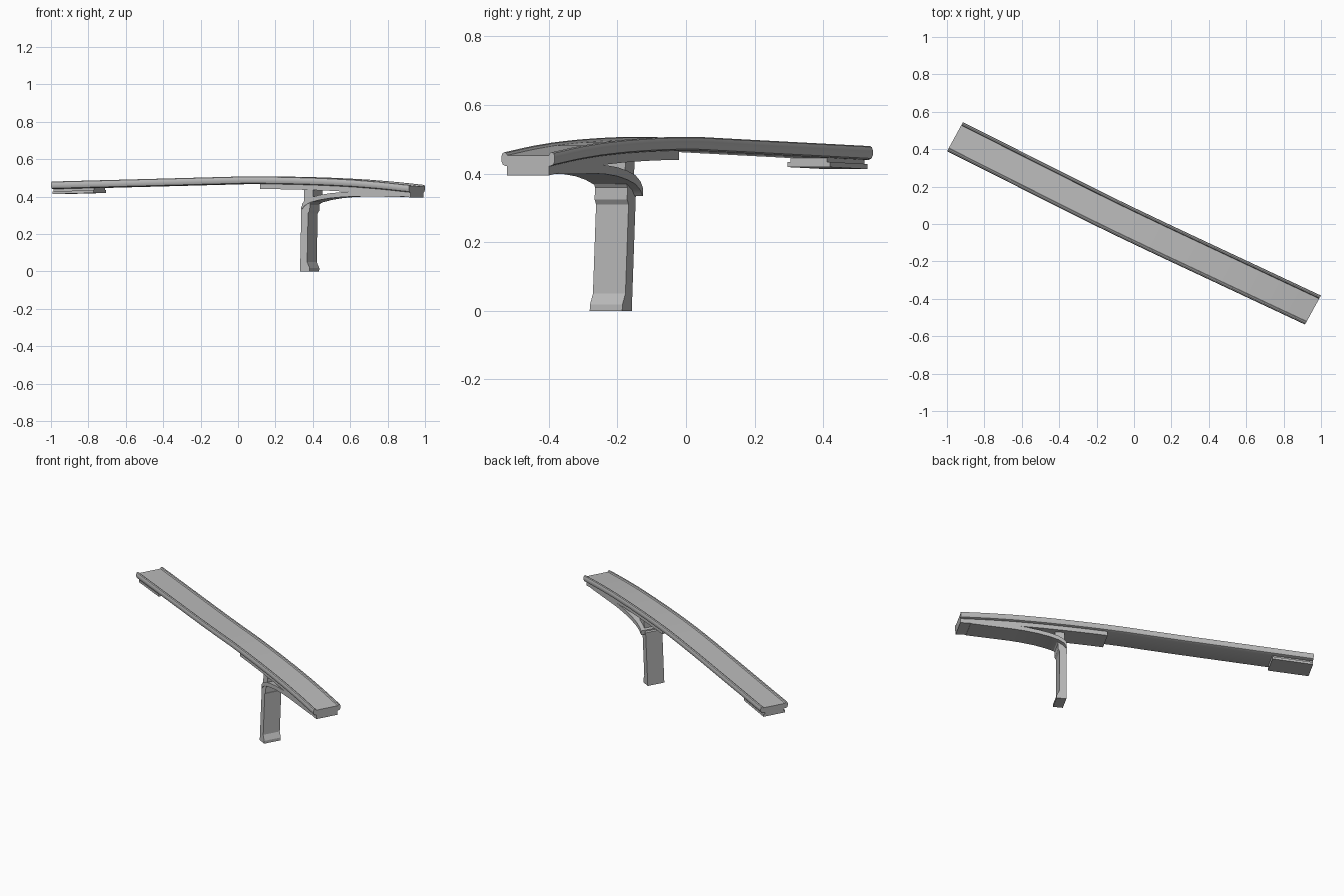
import bpy, bmesh, math
from mathutils import Vector

cube = bpy.data.objects.get("Cube")
if cube:
    bpy.data.objects.remove(cube, do_unlink=True)

# Single concrete colour
concrete = bpy.data.materials.new("concrete_grey")
concrete.use_nodes = True
colour = (0.5, 0.5, 0.5, 1)
concrete.diffuse_color = colour
bsdf = concrete.node_tree.nodes["Principled BSDF"]
bsdf.inputs["Base Color"].default_value = colour
bsdf.inputs["Roughness"].default_value = 0.8

ACROSS = Vector((0.0425, 0.0775, 0)).normalized()
ALONG = Vector((ACROSS.y, -ACROSS.x, 0))

# Centre line of the roadway in plan, and height of its kerb tops
PLAN = [(-0.957, 0.467), (-0.25, 0.111), (-0.06, 0.018), (0.15, -0.082), (0.957, -0.46)]
CREST = [(-0.957, 0.48), (-0.06, 0.504), (0.05, 0.507), (0.2, 0.507), (0.35, 0.504),
         (0.5, 0.499), (0.65, 0.491), (0.8, 0.479), (0.957, 0.462)]


def lerp(table, x):
    for (xa, a), (xb, b) in zip(table, table[1:]):
        if x <= xb:
            break
    return a + (b - a) * (x - xa) / (xb - xa)


def loft(name, rings, smooth=False):
    """Skin a row of matching cross-sections and close both ends."""
    bm = bmesh.new()
    rows = [[bm.verts.new(p) for p in ring] for ring in rings]
    n = len(rows[0])
    for a, b in zip(rows, rows[1:]):
        for i in range(n):
            j = (i + 1) % n
            bm.faces.new((a[i], a[j], b[j], b[i]))
    bm.faces.new(rows[0])
    bm.faces.new(rows[-1])
    bmesh.ops.recalc_face_normals(bm, faces=bm.faces)
    mesh = bpy.data.meshes.new(name)
    bm.to_mesh(mesh)
    bm.free()
    mesh.materials.append(concrete)
    obj = bpy.data.objects.new(name, mesh)
    bpy.context.collection.objects.link(obj)
    if smooth:
        bpy.ops.object.select_all(action="DESELECT")
        obj.select_set(True)
        bpy.context.view_layer.objects.active = obj
        bpy.ops.object.shade_smooth_by_angle(angle=math.radians(35))
    return obj


def sweep(name, half, stations, smooth=False):
    """Run a mirrored half profile (across, height) along the roadway."""
    profile = half + [(-u, z) for u, z in reversed(half)]
    rings = []
    for x, z in stations:
        centre = Vector((x, lerp(PLAN, x), z))
        rings.append([centre + ACROSS * u + Vector((0, 0, h)) for u, h in profile])
    return loft(name, rings, smooth)


def road_stations(start, end, count):
    xs = [start + (end - start) * i / count for i in range(count + 1)]
    return [(x, lerp(CREST, x)) for x in xs]


# Roadway with rounded kerbs
sweep("roadway_deck",
      [(0.075, -0.04), (0.084, -0.036), (0.0884, -0.026), (0.0884, -0.012),
       (0.085, -0.003), (0.079, 0), (0.073, -0.002), (0.069, -0.009)],
      road_stations(-0.957, 0.957, 32), True)

# Girder under the curved end
sweep("under_girder", [(0.07, -0.067), (0.07, -0.038)], road_stations(0.15, 0.957, 14))

# Stepped bearing block under the straight end
sweep("bearing_block", [(0.07, -0.067), (0.07, -0.052), (0.06, -0.052), (0.06, -0.038)],
      road_stations(-0.957, -0.74, 1))

# Curved bracket springing from the pillar head
sweep("arch_bracket", [(0.07, -0.026), (0.07, 0)],
      [(0.375, 0.36), (0.39, 0.378), (0.42, 0.395), (0.47, 0.408),
       (0.53, 0.418), (0.6, 0.424), (0.66, 0.426), (0.9, 0.424)], True)

# Pillar with flared foot and corbelled head, leaning slightly sideways
outline = [(-0.02, 0), (0.038, 0), (0.038, 0.018), (0.022, 0.05), (0.022, 0.31),
           (0.032, 0.325), (0.032, 0.36), (0.05, 0.385), (0.05, 0.44),
           (-0.005, 0.44), (-0.005, 0.36), (-0.02, 0.345)]
foot = Vector((0.375, -0.215, 0))
loft("support_pillar",
     [[foot + ALONG * d + ACROSS * (side * 0.054 + z * 0.04) + Vector((0, 0, z))
       for d, z in outline] for side in (-1, 1)])
